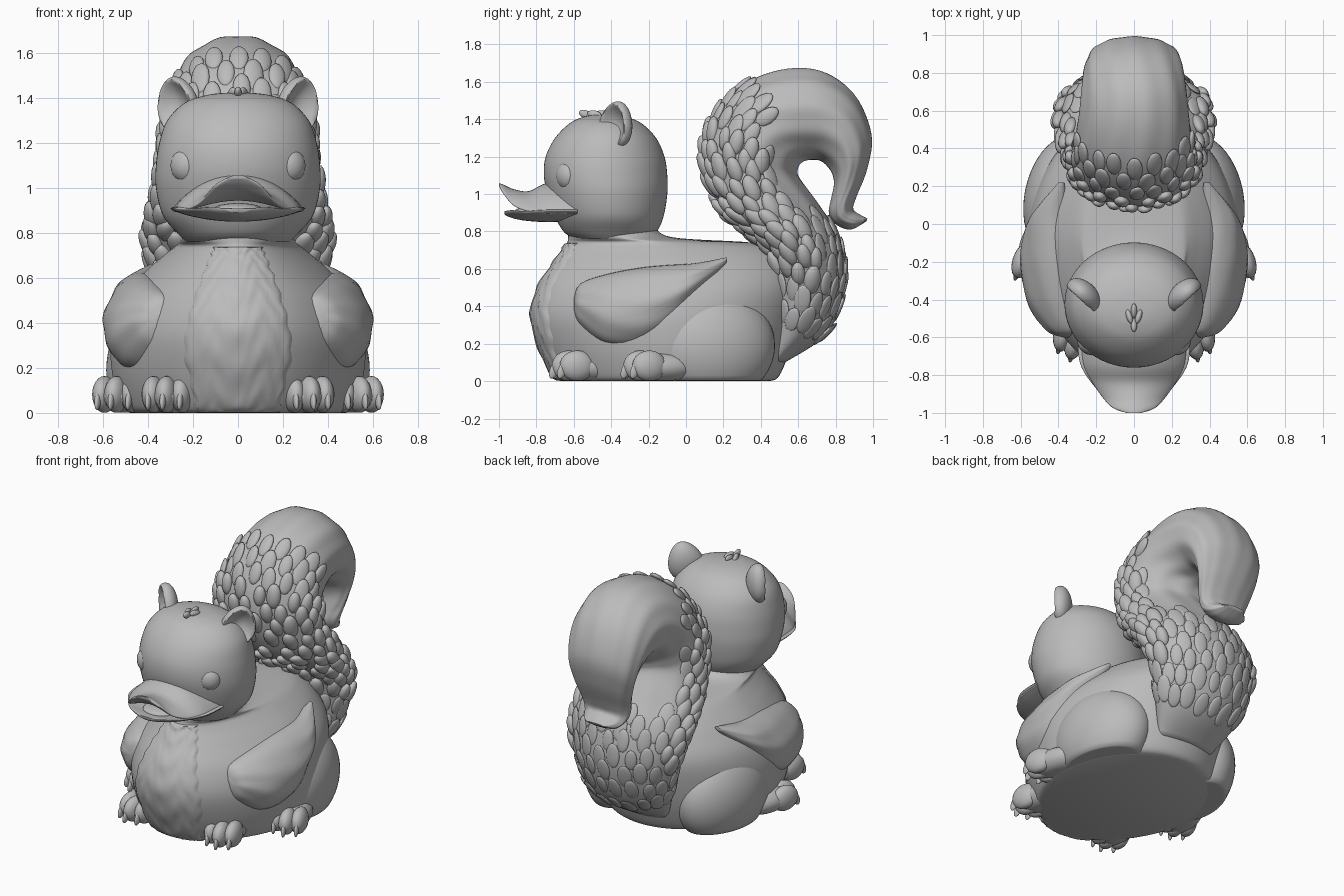
import bpy, bmesh, math, random
from math import sin, cos, pi
from mathutils import Vector, Matrix, Euler

cube = bpy.data.objects.get("Cube")
if cube:
    bpy.data.objects.remove(cube, do_unlink=True)

random.seed(4)
grey = bpy.data.materials.new("plain grey")
grey.use_nodes = True
grey.diffuse_color = (0.5, 0.5, 0.5, 1)
grey.node_tree.nodes["Principled BSDF"].inputs["Base Color"].default_value = (0.5, 0.5, 0.5, 1)


def finish(name, bm):
    bmesh.ops.recalc_face_normals(bm, faces=bm.faces)
    mesh = bpy.data.meshes.new(name)
    bm.to_mesh(mesh)
    bm.free()
    mesh.materials.append(grey)
    mesh.shade_smooth()
    mesh.set_sharp_from_angle(angle=math.radians(60))
    bpy.context.collection.objects.link(bpy.data.objects.new(name, mesh))


def sample(rows, t):
    """Smooth curve through the rows of a table, at row position t."""
    last = len(rows) - 1
    i = min(int(t), last - 1)
    f = t - i
    a, b, c, d = (rows[max(0, min(last, i + k))] for k in (-1, 0, 1, 2))
    return [q + 0.5 * f * (r - p + f * (2*p - 5*q + 4*r - s + f * (3*(q - r) + s - p)))
            for p, q, r, s in zip(a, b, c, d)]


def skin(bm, loops, closed):
    """Quads between neighbouring rows of points."""
    for lo, hi in zip(loops, loops[1:]):
        for j in range(len(lo) if closed else len(lo) - 1):
            n = (j + 1) % len(lo)
            bm.faces.new((lo[j], lo[n], hi[n], hi[j]))


def loft(name, rows, ring, sides=48, steps=6, mirror=1):
    """Closed skin through rings; ring(row, angle, t) gives a point."""
    bm = bmesh.new()
    loops = []
    for k in range((len(rows) - 1) * steps + 1):
        t = k / steps
        row = sample(rows, t)
        pts = [ring(row, 2 * pi * j / sides, t) for j in range(sides)]
        loops.append([bm.verts.new((x * mirror, y, z)) for x, y, z in pts])
    skin(bm, loops, True)
    bm.faces.new(loops[0])
    bm.faces.new(loops[-1])
    finish(name, bm)


def blobs(name, parts, mirror=1, segments=20, bands=12):
    """Ellipsoids in one mesh, flat where they meet the ground: (location, radii, rotation)."""
    bm = bmesh.new()
    flip = Matrix.Diagonal((mirror, 1, 1, 1))
    for loc, radii, rot in parts:
        m = flip @ Matrix.LocRotScale(Vector(loc), rot, Vector(radii))

        def add(lat, lon):
            x, y, z = m @ Vector((sin(lat) * cos(lon), sin(lat) * sin(lon), -cos(lat)))
            return bm.verts.new((x, y, max(z, .002)))

        loops = [[add(pi * i / bands, 2 * pi * j / segments) for j in range(segments)]
                 for i in range(1, bands)]
        skin(bm, loops, True)
        for pole, loop in ((add(0, 0), loops[0]), (add(pi, 0), loops[-1])):
            for j in range(segments):
                bm.faces.new((pole, loop[j], loop[(j + 1) % segments]))
    finish(name, bm)


# Body and head: rows are height, front y, back y, half width
def oval(row, a, t):
    z, front, back, w = row
    return w * sin(a), (front + back) / 2 + (front - back) / 2 * cos(a), z


def egg(row, a, t):
    """Oval that narrows towards the chest."""
    x, y, z = oval(row, a, t)
    return x * (1 - .14 * max(0, cos(a))), y, z


BODY = [(0, -.67, .45, .48), (.03, -.71, .50, .52), (.18, -.78, .56, .56),
        (.35, -.82, .60, .565), (.5, -.785, .62, .52), (.62, -.71, .58, .42),
        (.70, -.655, .5, .33), (.74, -.635, .36, .28), (.77, -.63, -.08, .25),
        (.84, -.63, -.17, .24)]
loft("body", BODY, egg, 64)
HEAD = [(.76, -.60, -.2, .23), (.8, -.655, -.155, .27), (.88, -.70, -.12, .335),
        (1.0, -.74, -.1, .365), (1.1, -.76, -.1, .365), (1.2, -.75, -.115, .35),
        (1.3, -.70, -.16, .315), (1.38, -.62, -.24, .235), (1.415, -.54, -.33, .13),
        (1.425, -.47, -.41, .03)]
loft("head", HEAD, oval, 64)

# Fluffy chest bib: a raised patch that follows the body front
bm = bmesh.new()
grid = []
COLS, ROWS = 28, 50
for i in range(ROWS + 1):
    t = 0.1 + 6.9 * i / ROWS
    row = sample(BODY, t)
    half = .25 - .13 * max(0, (row[0] - .3) / .42) ** 1.5 - .06 * max(0, (.25 - row[0]) / .25)
    half += .006 * sin(i * 1.3)
    span = math.asin(min(1, 1.12 * half / row[3]))
    line = []
    for j in range(COLS + 1):
        u = 2 * j / COLS - 1
        rise = .014 + .005 * sin(i * .8 + 3 * cos(u * 7)) * cos(u * 9)
        if abs(u) == 1 or i in (0, ROWS):
            rise = -.01
        x, y, z = egg(row, u * span, t)
        line.append(bm.verts.new((x * (1 + rise), y - rise, z)))
    grid.append(line)
skin(bm, grid, False)
finish("chest_bib", bm)


# Bill: rows are y, half width, middle height, edge drop, half thickness
def bill(row, a, t):
    y, w, z, drop, thick = row
    return w * cos(a), y, z - drop * cos(a) ** 2 + thick * sin(a)


loft("upper_bill", [(-.58, .29, 1.02, .12, .05), (-.74, .275, 1.01, .11, .05),
                    (-.84, .22, .98, .07, .036), (-.92, .165, 1.0, .06, .026),
                    (-.975, .11, 1.032, .03, .018), (-1.0, .04, 1.05, .005, .008)], bill)
loft("lower_bill", [(-.58, .30, .885, -.025, .03), (-.74, .285, .88, -.03, .03),
                    (-.86, .21, .88, -.025, .022), (-.93, .14, .89, -.02, .018),
                    (-.97, .05, .90, -.005, .01)], bill)
blobs("tongue", [((0, -.82, .905), (.11, .1, .028), None)])

# Hair tuft on the crown
blobs("hair_tuft", [((x, y, 1.425), (.016, .04, .022), Euler((tilt, 0, -x * 12)))
                    for x, y, tilt in ((0, -.535, -.4), (-.025, -.49, -.2),
                                       (.025, -.49, -.2), (0, -.46, .2))])


# Wings: rows are y, middle x, middle z, half width, half height
def wing(row, a, t):
    y, x, z, rx, rz = row
    up = rz * sin(a)
    ripple = .004 * sin(a * 8 + t * 2) * min(1, t, 6 - t)
    return x + (rx + ripple) * cos(a) - .2 * max(0, up), y, z + up


WING = [(-.60, .355, .41, .02, .03), (-.565, .37, .41, .09, .11), (-.43, .42, .385, .14, .185),
        (-.25, .45, .40, .15, .205), (-.1, .455, .45, .135, .17), (.05, .44, .54, .10, .09),
        (.22, .385, .65, .015, .012)]


def foot(x, y, yaw):
    """Pad with three toes and claws, pointing forward and turned out."""
    turn = Matrix.Rotation(yaw, 3, 'Z')
    base = Vector((x, y, 0))
    spin = Euler((0, 0, yaw))
    parts = [(base + turn @ Vector((0, .11, .075)), (.105, .2, .08), spin)]
    for k in (-1, 0, 1):
        front = -.015 if k == 0 else .015
        parts.append((base + turn @ Vector((k * .066, front, .082)), (.05, .095, .082), spin))
        parts.append((base + turn @ Vector((k * .072, front - .08, .06)), (.014, .025, .05),
                      Euler((-.4, 0, yaw))))
    return parts


for label, s in (("left", 1), ("right", -1)):
    loft(label + "_wing", WING, wing, 40, 6, s)
    blobs(label + "_thigh", [((.365, .14, .19), (.215, .34, .30), Euler((0, 0, .2)))], s, 48, 28)
    blobs(label + "_front_foot", foot(.315, -.61, .2), s)
    blobs(label + "_back_foot", foot(.535, -.23, .3), s)
    blobs(label + "_eye", [((.235, -.635, 1.1), (.07, .055, .075), Euler((0, 0, .6)))], s)

    # Ear: a ball dished on its front side
    bm = bmesh.new()
    bmesh.ops.create_uvsphere(bm, u_segments=32, v_segments=24, radius=1)
    for v in bm.verts:
        if v.co.y < 0:
            v.co.y += 1.35 * max(0, 1 - (v.co.x ** 2 + v.co.z ** 2) / .8)
        v.co.x *= 1 - .2 * v.co.z
    place = Matrix.LocRotScale(Vector((.268, -.375, 1.37)), Euler((0, .25, .75)),
                               Vector((.108, .07, .128)))
    bm.transform(Matrix.Diagonal((s, 1, 1, 1)) @ place)
    finish(label + "_ear", bm)

# Tail: rows are outer y and z, inner y and z, half width
TAIL = [(.42, .12, .53, .10, .2), (.45, .40, .76, .26, .31), (.43, .66, .85, .52, .37),
        (.34, .79, .82, .76, .395), (.19, .92, .71, .94, .37), (.10, 1.15, .61, 1.08, .34),
        (.125, 1.37, .60, 1.13, .33), (.27, 1.56, .62, 1.17, .31), (.5, 1.665, .66, 1.185, .29),
        (.72, 1.66, .72, 1.18, .275), (.9, 1.53, .77, 1.13, .26), (.99, 1.32, .79, 1.06, .235),
        (.97, 1.14, .775, .97, .2), (.91, .98, .765, .9, .17), (.895, .92, .8, .84, .15),
        (.93, .89, .88, .81, .12), (.97, .87, .965, .855, .06)]


def tail(row, a, t):
    oy, oz, iy, iz, w = row
    r = 1 + .014 * sin(a * 11 + 1.5 * sin(t * 1.3)) * min(1, t / 4)
    c = cos(a) * r / 2
    fuller = 1 + .16 * cos(a) * max(0, 1 - abs(t - 3) / 4)
    return w * sin(a) * r * fuller, (oy + iy) / 2 + (oy - iy) * c, (oz + iz) / 2 + (oz - iz) * c


def tail_point(t, a):
    return Vector(tail(sample(TAIL, t), a, t))


loft("tail", TAIL, tail, 64)

# Overlapping scales in staggered rows, fading towards the inside and the top
scales = []
count = 18
for k in range(15):
    row_t = 1 + .44 * k
    for j in range(count):
        a = 2 * pi * (j + .5 * (k % 2) + random.uniform(-.15, .15)) / count
        t = row_t + random.uniform(-.08, .08)
        away = min(a % (2 * pi), -a % (2 * pi))
        if t > 3.6 and away > 2.0 or t > 6.2 and away > 1.5:
            continue
        p = tail_point(t, a)
        along = (tail_point(t + .05, a) - tail_point(t - .05, a)).normalized()
        across = tail_point(t, a + .05) - tail_point(t, a - .05)
        normal = across.cross(along).normalized()
        if normal.dot(p - (tail_point(t, 0) + tail_point(t, pi)) / 2) < 0:
            normal.negate()
        basis = Matrix((along.cross(normal).normalized(), along, normal)).transposed()
        soft = .4 if away > 1.9 or t < 1.6 else .6 if t > 6 else 1
        size = random.uniform(.85, 1.1)
        rot = (basis @ Matrix.Rotation(.25 * soft, 3, 'X')).to_quaternion()
        scales.append((p, (.044 * size, .08 * size, .032 * soft), rot))
blobs("tail_scales", scales, 1, 14, 10)
